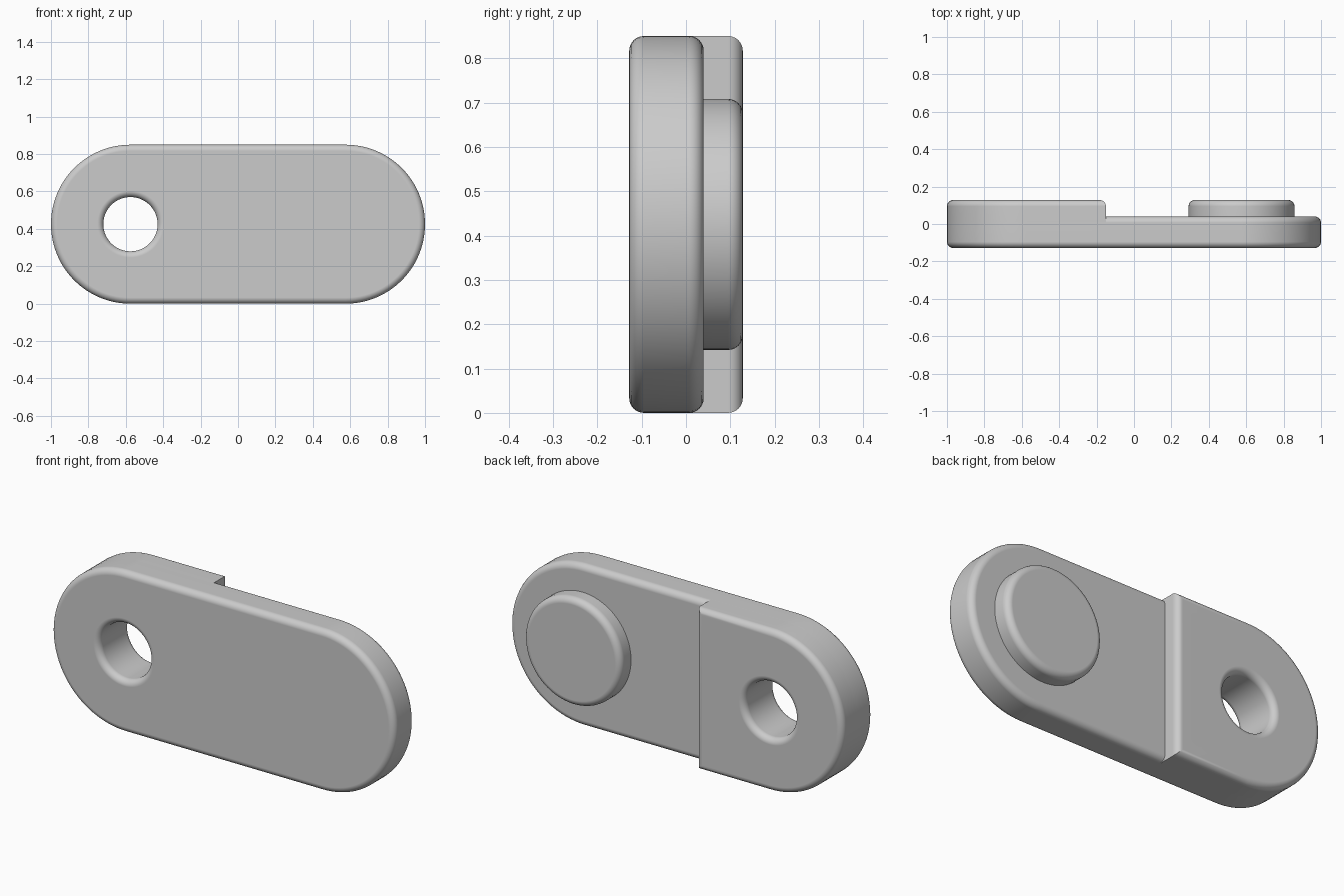
import bpy, bmesh
from math import sin, cos, pi

if "Cube" in bpy.data.objects:
    bpy.data.objects.remove(bpy.data.objects["Cube"], do_unlink=True)

R = 0.425           # half height of the link
CX = 0.575          # distance of the end centres from the middle
FRONT, STEP, BACK = -0.128, 0.04, 0.128
FILLET = 0.033
HOLE = 0.145
STEPS = 6

grey = bpy.data.materials.new("plain grey")
grey.use_nodes = True
grey.diffuse_color = (0.6, 0.6, 0.6, 1)
grey.node_tree.nodes["Principled BSDF"].inputs["Base Color"].default_value = grey.diffuse_color


def arc(cx, r, start, end, n=48):
    return [(cx + r * cos(start + (end - start) * i / n),
             R + r * sin(start + (end - start) * i / n)) for i in range(n + 1)]


# outlines in the xz plane, shrunk by d
def plate_outline(d):
    return arc(CX, R - d, -pi / 2, pi / 2) + arc(-CX, R - d, pi / 2, 3 * pi / 2)


def block_outline(d):
    edge = -0.15 - d
    return arc(-CX, R - d, pi / 2, 3 * pi / 2) + [(edge, d), (edge, 2 * R - d)]


def circle(cx, r):
    return arc(cx, r, 0, 2 * pi, 96)[:-1]


def rounded_layers(y0, y1, round_front):
    """Pairs of inset and depth, with a quarter round at the ends."""
    angles = [pi / 2 * i / STEPS for i in range(STEPS + 1)]
    back = [(FILLET * (1 - cos(a)), y1 - FILLET * (1 - sin(a))) for a in angles]
    front = [(FILLET * (1 - cos(a)), y0 + FILLET * (1 - sin(a))) for a in reversed(angles)]
    return (front if round_front else [(0, y0)]) + back


def loft(name, rings):
    """Skin a stack of (outline, depth) rings and cap both ends."""
    bm = bmesh.new()
    loops = [[bm.verts.new((x, y, z)) for x, z in pts] for pts, y in rings]
    n = len(loops[0])
    for a, b in zip(loops, loops[1:]):
        for i in range(n):
            j = (i + 1) % n
            bm.faces.new((a[i], a[j], b[j], b[i]))
    bm.faces.new(loops[0])
    bm.faces.new(loops[-1])
    bmesh.ops.recalc_face_normals(bm, faces=bm.faces)
    mesh = bpy.data.meshes.new(name)
    bm.to_mesh(mesh)
    bm.free()
    mesh.materials.append(grey)
    ob = bpy.data.objects.new(name, mesh)
    bpy.context.collection.objects.link(ob)
    return ob


def solid(name, outline, y0, y1, round_front=False):
    return loft(name, [(outline(d), y) for d, y in rounded_layers(y0, y1, round_front)])


plate = solid("link_plate", plate_outline, FRONT, STEP, True)
block = solid("thick_end", block_outline, STEP - FILLET, BACK)
stud = solid("round_stud", lambda d: circle(CX, 0.283 - d), STEP - 0.01, BACK)

# flared pin that cuts the hole with rounded rims
rims = [(HOLE + d, y) for d, y in rounded_layers(FRONT, BACK, True)]
wide = HOLE + FILLET
rims = [(wide, FRONT - 0.1)] + rims + [(wide, BACK + 0.1)]
cutter = loft("hole_cutter", [(circle(-CX, r), y) for r, y in rims])
cutter.hide_render = True


def activate(ob):
    bpy.ops.object.select_all(action="DESELECT")
    ob.select_set(True)
    bpy.context.view_layer.objects.active = ob


for ob in (plate, block):
    cut = ob.modifiers.new("hole", "BOOLEAN")
    cut.object, cut.operation, cut.solver = cutter, "DIFFERENCE", "EXACT"
    activate(ob)
    bpy.ops.object.modifier_apply(modifier=cut.name)
bpy.data.objects.remove(cutter, do_unlink=True)

# smooth rounds, flat faces
for ob in (plate, block, stud):
    activate(ob)
    bpy.ops.object.shade_smooth_by_angle(angle=pi / 6)
    weighted = ob.modifiers.new("flat_faces", "WEIGHTED_NORMAL")
    weighted.keep_sharp = True
